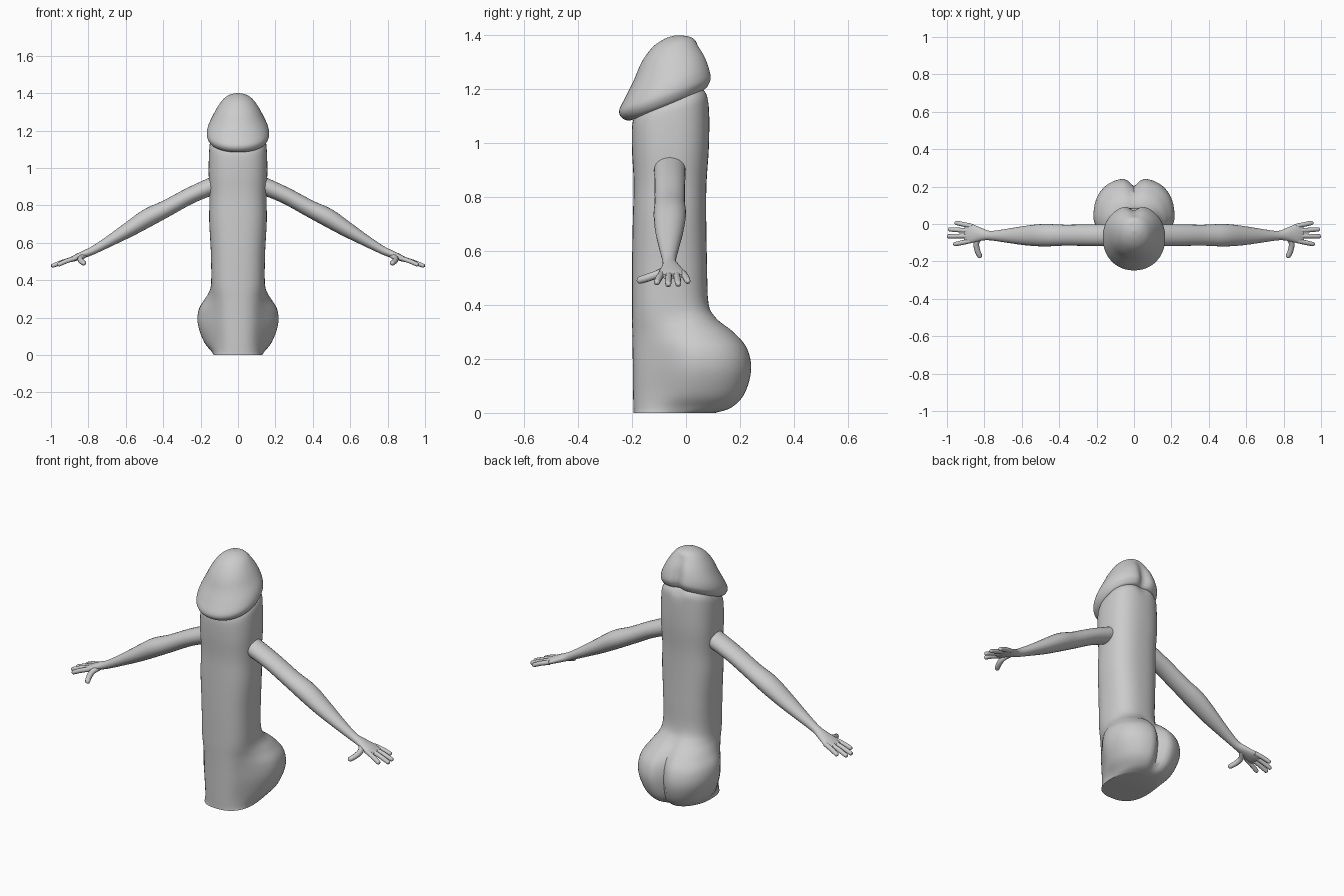
import bpy, bmesh, math
from mathutils import Vector

if "Cube" in bpy.data.objects:
    bpy.data.objects.remove(bpy.data.objects["Cube"])

grey = bpy.data.materials.new("plain grey")
grey.diffuse_color = (0.6, 0.6, 0.6, 1)
grey.use_nodes = True
grey.node_tree.nodes["Principled BSDF"].inputs["Base Color"].default_value = grey.diffuse_color


def smooth_rows(rows, steps):
    """Catmull-Rom interpolation between rows of section parameters."""
    out = []
    for i in range(len(rows) - 1):
        a, b, c, d = (rows[max(i - 1, 0)], rows[i], rows[i + 1],
                      rows[min(i + 2, len(rows) - 1)])
        for s in range(steps):
            t = s / steps
            out.append([0.5 * (2 * q + (r - p) * t + (2 * p - 5 * q + 4 * r - w) * t * t
                               + (3 * q - p - 3 * r + w) * t ** 3)
                        for p, q, r, w in zip(a, b, c, d)])
    out.append(list(rows[-1]))
    return out


def add_loft(bm, rings):
    """Skin a list of closed point rings and cap both ends."""
    vs = [[bm.verts.new(p) for p in ring] for ring in rings]
    n = len(vs[0])
    for a, b in zip(vs, vs[1:]):
        for i in range(n):
            j = (i + 1) % n
            bm.faces.new((a[i], a[j], b[j], b[i]))
    bm.faces.new(vs[0][::-1])
    bm.faces.new(vs[-1])


def finish(name, bm, mirror=False):
    bmesh.ops.recalc_face_normals(bm, faces=bm.faces)
    me = bpy.data.meshes.new(name)
    bm.to_mesh(me)
    bm.free()
    me.materials.append(grey)
    ob = bpy.data.objects.new(name, me)
    bpy.context.collection.objects.link(ob)
    if mirror:
        ob.modifiers.new("mirror", "MIRROR")
    bpy.ops.object.select_all(action='DESELECT')
    ob.select_set(True)
    bpy.context.view_layer.objects.active = ob
    bpy.ops.object.shade_smooth_by_angle(angle=math.radians(50))
    return ob


def body_ring(row, power, n=64):
    """Rounded section from front to back, widened and creased at the rear."""
    yf, zf, yb, zb, rx, widen, crease = row
    pts = []
    for i in range(n):
        t = 2 * math.pi * i / n
        c, s = math.cos(t), math.sin(t)
        x = rx * math.copysign(abs(c) ** (2 / power), c)
        k = (1 + math.copysign(abs(s) ** (2 / power), s)) / 2
        y = yf + (yb - yf) * k
        w = min(max((y + 0.16) / 0.2, 0), 1)
        x *= 1 + widen * w * w * (3 - 2 * w)
        if s > 0:
            y -= crease * math.exp(-(x / 0.03) ** 2)
        pts.append((x, y, zf + (zb - zf) * k))
    return pts


# Column with a two-lobed swelling at the rear of the base
column = [
    (-.195, 0, .11, 0, .13, 0, 0),
    (-.195, .02, .175, .02, .133, .08, .02),
    (-.196, .07, .222, .07, .137, .33, .035),
    (-.197, .16, .246, .16, .146, .47, .045),
    (-.198, .24, .23, .24, .146, .45, .04),
    (-.199, .30, .18, .30, .144, .24, .025),
    (-.20, .35, .117, .35, .143, .06, .01),
    (-.20, .41, .083, .41, .143, 0, 0),
    (-.20, .55, .078, .55, .145, 0, 0),
    (-.197, .72, .075, .72, .154, 0, 0),
    (-.194, .85, .076, .85, .152, 0, 0),
    (-.20, .97, .085, .99, .157, 0, 0),
    (-.20, 1.06, .085, 1.13, .154, 0, 0),
    (-.19, 1.10, .08, 1.18, .147, 0, .01),
    (-.17, 1.13, .06, 1.21, .13, 0, .01)]
bm = bmesh.new()
add_loft(bm, [body_ring(r, 2.5) for r in smooth_rows(column, 5)])
finish("column", bm)

# Tilted domed cap with an overhanging rim and a rear notch
cap = [
    (-.16, 1.11, .05, 1.19, .12, 0, .01),
    (-.205, 1.085, .08, 1.205, .145, 0, .02),
    (-.236, 1.093, .093, 1.222, .16, 0, .025),
    (-.248, 1.12, .10, 1.245, .167, 0, .028),
    (-.228, 1.165, .093, 1.28, .159, 0, .025),
    (-.195, 1.23, .078, 1.32, .135, 0, .018),
    (-.165, 1.30, .056, 1.355, .107, 0, .01),
    (-.125, 1.355, .033, 1.383, .076, 0, 0),
    (-.08, 1.387, .01, 1.396, .043, 0, 0),
    (-.04, 1.40, -.025, 1.40, .008, 0, 0)]
bm = bmesh.new()
add_loft(bm, [body_ring(r, 2.1) for r in smooth_rows(cap, 5)])
finish("cap", bm)


def tube(bm, rows, n, steps):
    """Elliptical tube; each row is x, y, z, side radius, upright radius."""
    rows = smooth_rows(rows, steps)
    rings = []
    for i, r in enumerate(rows):
        p = Vector(r[:3])
        d = (Vector(rows[min(i + 1, len(rows) - 1)][:3])
             - Vector(rows[max(i - 1, 0)][:3])).normalized()
        side = Vector((0, 0, 1)).cross(d).normalized()
        up = d.cross(side)
        rings.append([p + side * r[3] * math.cos(2 * math.pi * k / n)
                      + up * r[4] * math.sin(2 * math.pi * k / n) for k in range(n)])
    add_loft(bm, rings)


# Arms, from shoulder to palm
bm = bmesh.new()
tube(bm, [
    (.11, -.06, .915, .059, .048),
    (.25, -.06, .855, .057, .044),
    (.38, -.06, .785, .056, .045),
    (.48, -.06, .735, .060, .049),
    (.58, -.062, .673, .052, .041),
    (.68, -.063, .613, .037, .030),
    (.77, -.062, .562, .025, .022),
    (.82, -.056, .540, .035, .020),
    (.875, -.051, .517, .052, .016),
    (.905, -.050, .506, .045, .010)], 24, 4)
finish("arm", bm, mirror=True)


def digit(bm, points, r):
    """Slim finger with a rounded tip."""
    rows = [(*p, r, r) for p in points]
    a, b = Vector(points[-2]), Vector(points[-1])
    d = (b - a).normalized()
    rows[-1] = (*(b - d * r), r * .9, r * .9)
    rows.append((*(b - d * r * .35), r * .65, r * .65))
    rows.append((*b, r * .1, r * .1))
    tube(bm, rows, 10, 3)


# Four fingers spreading from the palm
bm = bmesh.new()
for y0, x1, y1, z1 in ((-.012, .96, .008, .485), (-.037, .995, -.028, .475),
                       (-.063, 1.0, -.066, .474), (-.088, .967, -.110, .480)):
    a, b = Vector((.865, y0, .519)), Vector((x1, y1, z1))
    digit(bm, [tuple(a), tuple(a.lerp(b, .5) + Vector((0, 0, .003))), tuple(b)], .0125)
finish("fingers", bm, mirror=True)

# Thumb reaching forward
bm = bmesh.new()
digit(bm, [(.815, -.06, .538), (.842, -.10, .517), (.838, -.14, .502),
           (.820, -.182, .488)], .015)
finish("thumb", bm, mirror=True)
